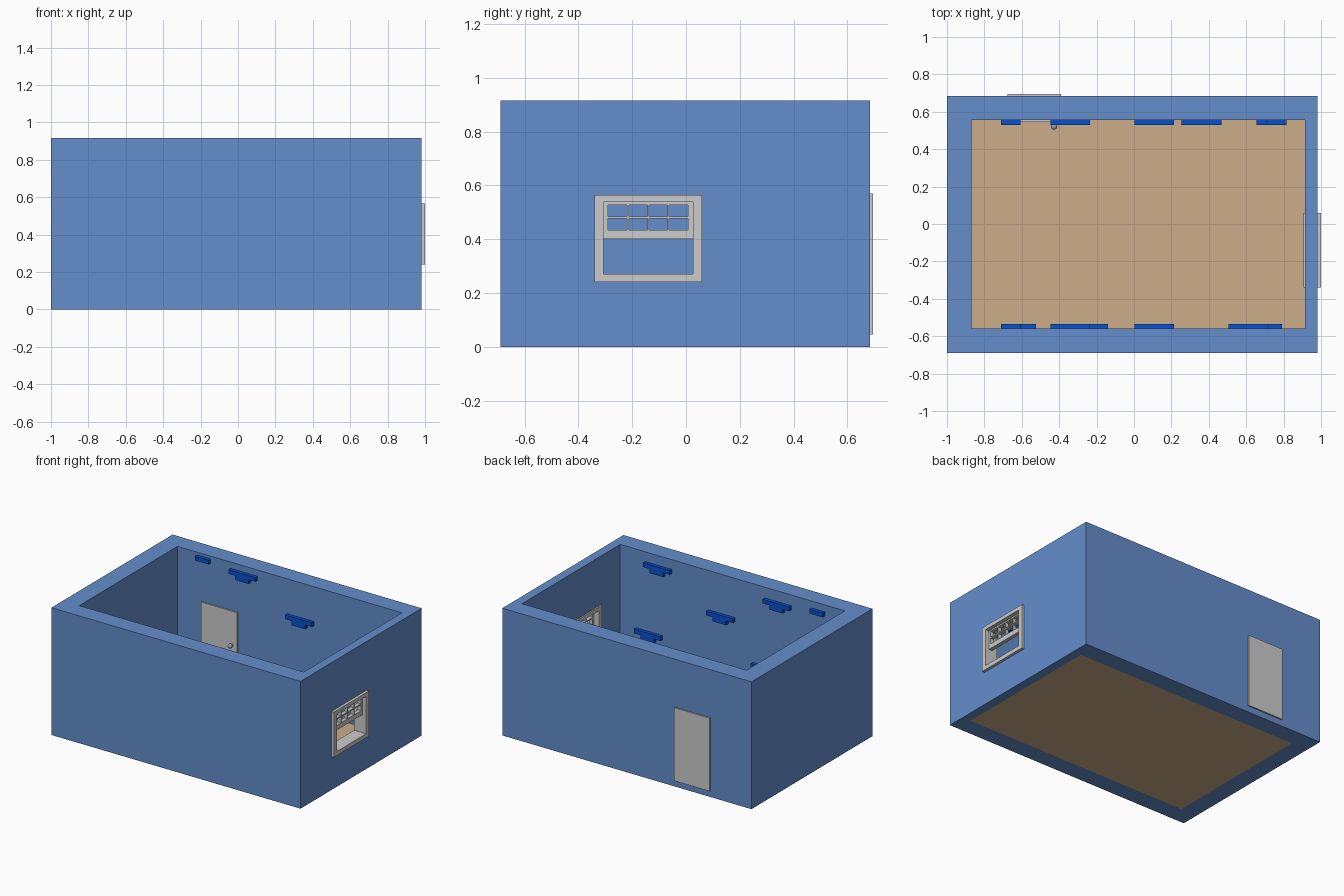
import bpy
import bmesh
from mathutils import Vector, Matrix

old = bpy.data.objects.get("Cube")
if old:
    bpy.data.objects.remove(old, do_unlink=True)


def material(name, rgb):
    mat = bpy.data.materials.new(name)
    mat.use_nodes = True
    colour = (*rgb, 1)
    mat.diffuse_color = colour
    mat.node_tree.nodes["Principled BSDF"].inputs["Base Color"].default_value = colour
    return mat


WALL = material("wall blue", (0.127, 0.27, 0.604))
FLOOR = material("floor tan", (0.604, 0.418, 0.25))
TRIM = material("trim grey", (0.604, 0.604, 0.604))
BRICK = material("brick blue", (0.003, 0.08, 0.61))
METAL = material("knob metal", (0.3, 0.36, 0.43))


def boxes(name, spans, mat):
    """One object from boxes, each given as x, y and z ranges."""
    bm = bmesh.new()
    for span in spans:
        lo, hi = (Vector(c) for c in zip(*span))
        place = Matrix.Translation((lo + hi) / 2) @ Matrix.Diagonal((*(hi - lo), 1))
        bmesh.ops.create_cube(bm, size=1, matrix=place)
    return finish(name, bm, mat)


def finish(name, bm, mat):
    mesh = bpy.data.meshes.new(name)
    bm.to_mesh(mesh)
    bm.free()
    mesh.materials.append(mat)
    obj = bpy.data.objects.new(name, mesh)
    bpy.context.collection.objects.link(obj)
    return obj


def cut(target, span):
    """Carve a box out of the target."""
    cutter = boxes("cutter", [span], WALL)
    cutter.hide_render = True
    mod = target.modifiers.new("cut", 'BOOLEAN')
    mod.operation = 'DIFFERENCE'
    mod.solver = 'EXACT'
    mod.object = cutter
    bpy.context.view_layer.objects.active = target
    bpy.ops.object.modifier_apply(modifier=mod.name)
    bpy.data.objects.remove(cutter, do_unlink=True)


# Room shell, open at the top, with a window hole
X0, X1, Y0, Y1 = -0.87, 0.915, -0.56, 0.555
walls = boxes("walls", [((-1, 0.98), (-0.69, 0.685), (0, 0.915))], WALL)
cut(walls, ((X0, X1), (Y0, Y1), (-0.1, 1)))
cut(walls, ((0.85, 1.1), (-0.325, 0.04), (0.255, 0.55)))
boxes("floor", [((X0, X1), (Y0, Y1), (0, 0.01))], FLOOR)


def frame(x, y, z, side, bottom, top):
    """Four rails around an opening that faces along x."""
    inner_z = (z[0] + bottom, z[1] - top)
    return [(x, y, (z[0], inner_z[0])), (x, y, (inner_z[1], z[1])),
            (x, (y[0], y[0] + side), inner_z), (x, (y[1] - side, y[1]), inner_z)]


# Window casing and raised sash with a grid of panes
boxes("window_frame",
      frame((0.905, 1), (-0.34, 0.06), (0.24, 0.565), 0.034, 0.03, 0.027), TRIM)
SASH = (0.945, 0.972)
sash = frame(SASH, (-0.308, 0.026), (0.4, 0.538), 0.018, 0.035, 0.01)
for i in (1, 2, 3):
    y = -0.29 + i * 0.0745
    sash.append((SASH, (y - 0.003, y + 0.003), (0.435, 0.528)))
sash.append((SASH, (-0.29, 0.008), (0.477, 0.485)))
boxes("window_sash", sash, TRIM)

# Door slab through the back wall
boxes("door", [((-0.675, -0.39), (0.545, 0.695), (0.045, 0.57))], TRIM)

# Door knob on the inner side
bm = bmesh.new()
KNOB = Vector((-0.427, 0.52, 0.33))
bmesh.ops.create_uvsphere(bm, u_segments=20, v_segments=12, radius=0.016,
                          matrix=Matrix.Translation(KNOB))
stem = Matrix.Translation(KNOB + Vector((0, 0.015, 0))) @ Matrix.Rotation(1.5708, 4, 'X')
bmesh.ops.create_cone(bm, cap_ends=True, segments=16, radius1=0.008, radius2=0.008,
                      depth=0.03, matrix=stem)
knob = finish("door_knob", bm, METAL)
bpy.ops.object.select_all(action='DESELECT')
knob.select_set(True)
bpy.context.view_layer.objects.active = knob
bpy.ops.object.shade_smooth_by_angle()

# Exposed bricks: (left x, top z, upper bricks, lower brick present)
LONG, HIGH, DEEP = 0.106, 0.03, 0.025


def brick_patches(name, y, patches):
    spans = []
    for x, top, count, lower in patches:
        for i in range(count):
            left = x + i * LONG
            spans.append(((left, left + LONG), y, (top - HIGH, top)))
        if lower:
            left = x + LONG / 2 * (1 if count > 1 else -1)
            spans.append(((left, left + LONG), y, (top - 2 * HIGH, top - HIGH)))
    boxes(name, spans, BRICK)


brick_patches("back_bricks", (Y1 - DEEP, Y1), [
    (-0.712, 0.895, 1, False), (-0.446, 0.87, 2, True), (0.003, 0.665, 2, True),
    (0.255, 0.3, 2, True), (0.709, 0.5, 1, True)])
brick_patches("front_bricks", (Y0, Y0 + DEEP), [
    (-0.712, 0.865, 1, False), (-0.446, 0.838, 2, True), (0.003, 0.633, 2, True),
    (0.505, 0.845, 2, True), (-0.63, 0.25, 1, False), (-0.352, 0.35, 2, True),
    (0.578, 0.35, 2, True)])
